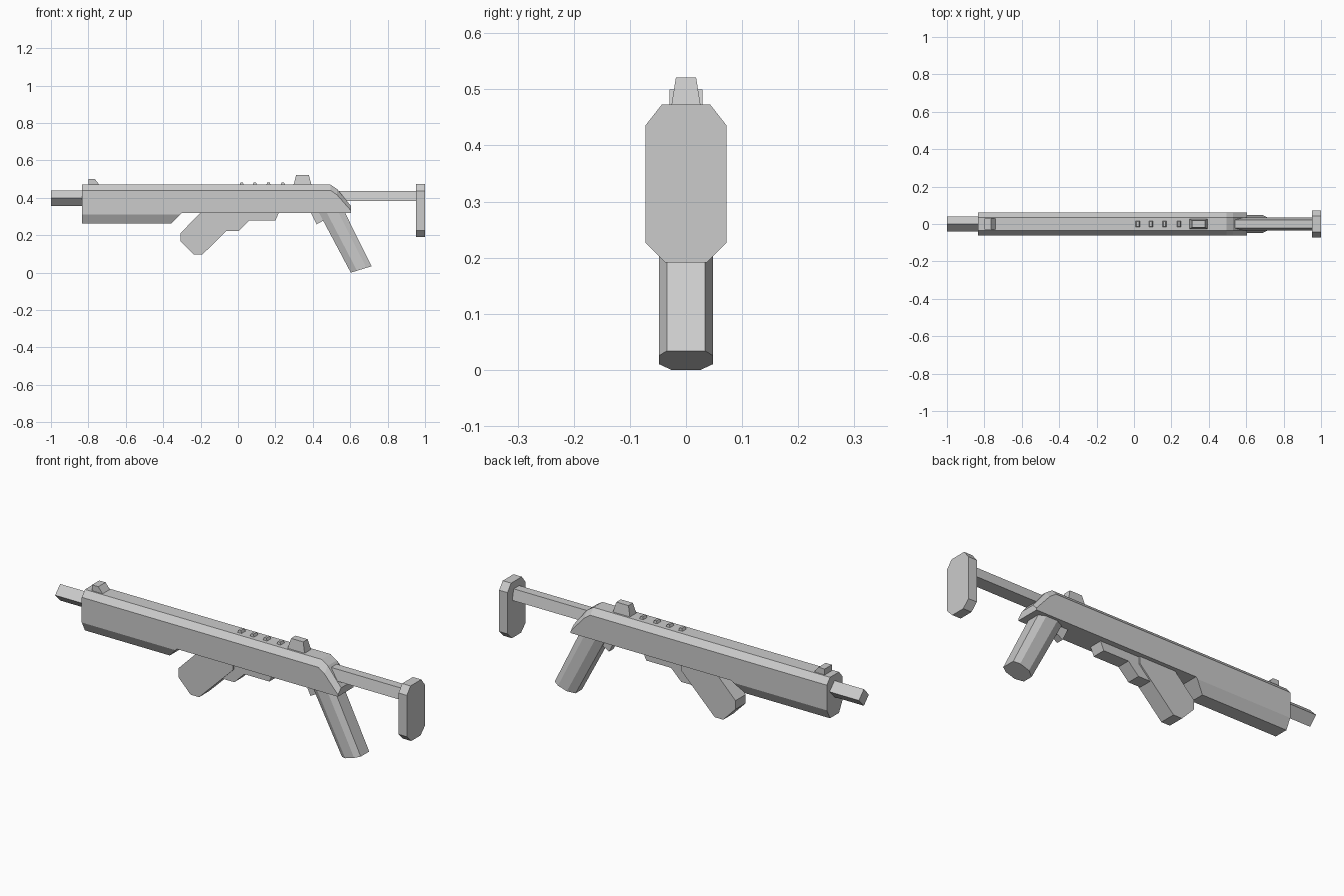
import bpy, bmesh, math

if "Cube" in bpy.data.objects:
    bpy.data.objects.remove(bpy.data.objects["Cube"])


def loft(name, rings):
    """Skin a list of equal-length point rings and cap both ends."""
    bm = bmesh.new()
    vr = [[bm.verts.new(p) for p in ring] for ring in rings]
    n = len(vr[0])
    for a, b in zip(vr, vr[1:]):
        for i in range(n):
            j = (i + 1) % n
            bm.faces.new((a[i], a[j], b[j], b[i]))
    bm.faces.new(vr[0])
    bm.faces.new(vr[-1])
    bmesh.ops.recalc_face_normals(bm, faces=bm.faces[:])
    mesh = bpy.data.meshes.new(name)
    bm.to_mesh(mesh)
    bm.free()
    ob = bpy.data.objects.new(name, mesh)
    bpy.context.collection.objects.link(ob)
    return ob


def plate(name, profile, half):
    """Side profile (x, z) given thickness along y."""
    return loft(name, [[(x, y, z) for x, z in profile] for y in (-half, half)])


def bar(name, section, x0, x1):
    """Cross-section (y, z) run along x."""
    return loft(name, [[(x, y, z) for y, z in section] for x in (x0, x1)])


def mirrored(half):
    """Complete a right-hand (y, z) half section."""
    return half + [(-y, z) for y, z in reversed(half)]


def tapered_block(name, x, hx, hy, tx, ty, z0, z1):
    return loft(name, [[(x + sx * a, sy * b, z) for sx, sy in
                        ((-1, -1), (1, -1), (1, 1), (-1, 1))]
                       for a, b, z in ((hx, hy, z0), (tx, ty, z1))])


# Receiver: chamfered top, sloping down at the rear
stations = [(-0.835, 0.47, 0.44), (0.495, 0.47, 0.44),
            (0.53, 0.447, 0.415), (0.605, 0.355, 0.33)]
loft("receiver", [[(x, y, z) for y, z in
                   mirrored([(0.036, top), (0.062, side), (0.062, 0.32)])]
                  for x, top, side in stations])

# Handguard below the front of the receiver, with slanted rear end
guard = mirrored([(0.062, 0.32), (0.062, 0.312), (0.036, 0.262)])
loft("handguard", [[(-0.835, y, z) for y, z in guard],
                   [(-0.30 - (0.32 - z), y, z) for y, z in guard]])

# Diamond-section barrel
bar("barrel", [(0, 0.44), (0.04, 0.398), (0, 0.356), (-0.04, 0.398)], -1.0, -0.82)

# Stock tube and butt plate
bar("stock_tube", mirrored([(0.022, 0.436), (0.034, 0.382)]), 0.48, 0.96)
bar("butt_plate", mirrored([(0.043, 0.473), (0.072, 0.436),
                            (0.072, 0.226), (0.037, 0.191)]), 0.953, 1.0)

# Magazine and the block behind it
plate("magazine", [(-0.19, 0.33), (-0.307, 0.212), (-0.307, 0.168), (-0.238, 0.097),
                   (-0.19, 0.097), (0.0, 0.285), (0.0, 0.33)], 0.041)
plate("magazine_housing", [(-0.07, 0.33), (-0.07, 0.222), (0.003, 0.222), (0.06, 0.278),
                           (0.20, 0.278), (0.222, 0.33)], 0.034)

# Trigger
plate("trigger", [(0.385, 0.33), (0.42, 0.258), (0.46, 0.28), (0.47, 0.33)], 0.018)


# Raked octagonal grip
def grip_ring(front, back):
    ring = []
    for t, y in ((0, 0.026), (0.3, 0.048), (0.75, 0.048), (1, 0.034),
                 (1, -0.034), (0.75, -0.048), (0.3, -0.048), (0, -0.026)):
        ring.append((front[0] + t * (back[0] - front[0]), y,
                     front[1] + t * (back[1] - front[1])))
    return ring


loft("grip", [grip_ring((0.425, 0.335), (0.565, 0.335)),
              grip_ring((0.603, 0.0), (0.714, 0.034))])

# Sights
plate("front_sight", [(-0.80, 0.465), (-0.80, 0.50), (-0.765, 0.50), (-0.737, 0.465)], 0.029)
tapered_block("rear_sight", 0.345, 0.049, 0.027, 0.034, 0.018, 0.465, 0.521)

# Row of small rail bumps
for i, x in enumerate((0.02, 0.09, 0.163, 0.24)):
    tapered_block(f"rail_bump_{i + 1}", x, 0.013, 0.016, 0.006, 0.014, 0.465, 0.483)
